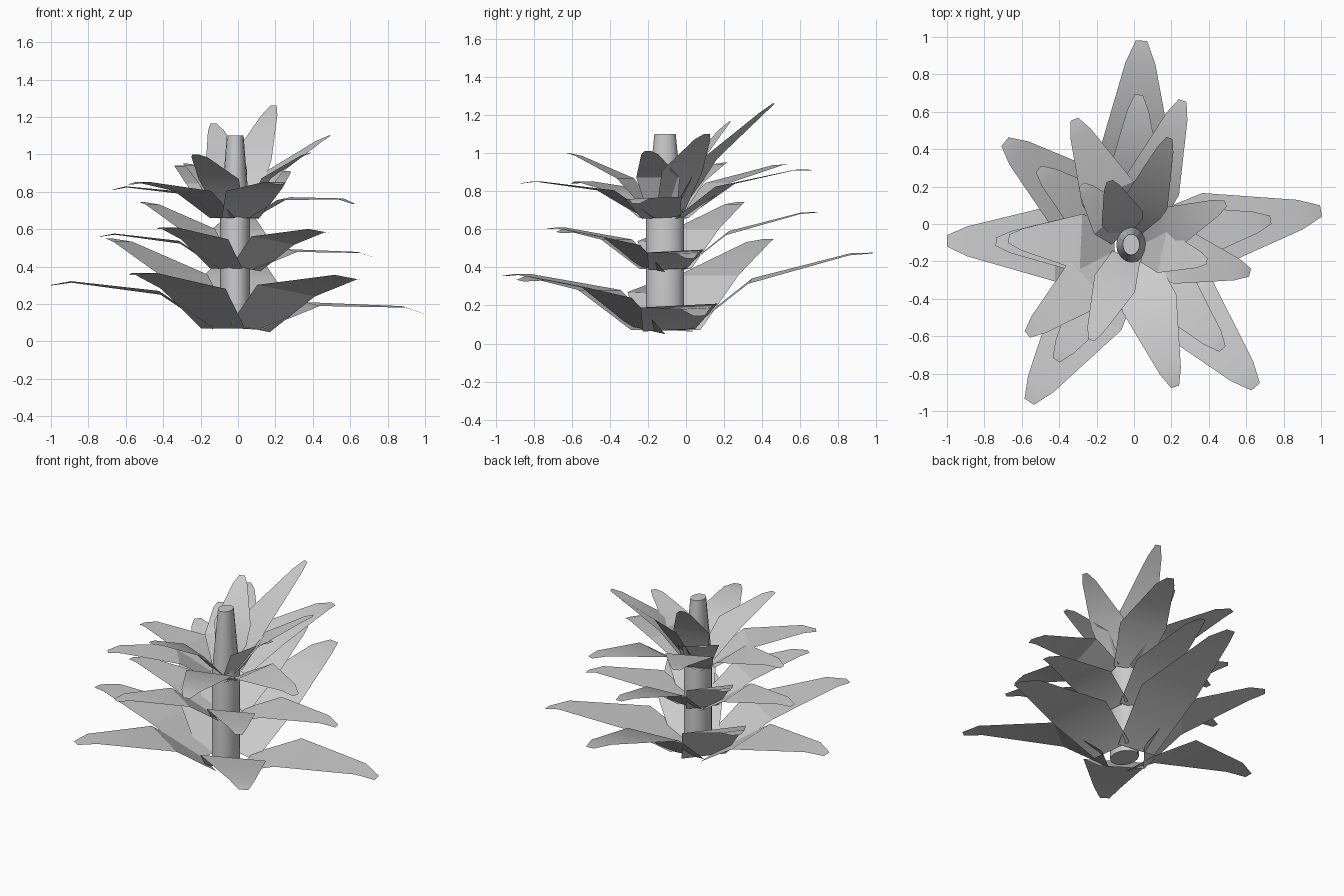
import bpy
import bmesh
from math import atan2, hypot, cos, sin, pi, radians
from mathutils import Vector

cube = bpy.data.objects.get("Cube")
if cube:
    bpy.data.objects.remove(cube, do_unlink=True)

grey = bpy.data.materials.new("plain_grey")
grey.use_nodes = True
grey.diffuse_color = (0.6, 0.6, 0.6, 1)
grey.node_tree.nodes["Principled BSDF"].inputs["Base Color"].default_value = (0.6, 0.6, 0.6, 1)

AXIS = Vector((-0.015, -0.11, 0))


def finish(name, bm, smooth_angle):
    mesh = bpy.data.meshes.new(name)
    bm.to_mesh(mesh)
    bm.free()
    mesh.materials.append(grey)
    obj = bpy.data.objects.new(name, mesh)
    bpy.context.collection.objects.link(obj)
    bpy.ops.object.select_all(action='DESELECT')
    obj.select_set(True)
    bpy.context.view_layer.objects.active = obj
    bpy.ops.object.shade_smooth_by_angle(angle=radians(smooth_angle))
    return obj


def add_leaf(bm, tip, base_z, size, roll=0.0):
    """Bent blade: wide base, widest middle, knee and narrow drooping tip."""
    reach = Vector((tip[0], tip[1], 0)) - AXIS
    length = hypot(reach.x, reach.y)
    angle = atan2(reach.y, reach.x)
    out = Vector((cos(angle), sin(angle), 0))
    side = Vector((-sin(angle), cos(angle), 0))
    rise = tip[2] - base_z
    sections = [
        (0.12 * size, 0.0, 0.14),
        (0.41 * length, 0.10 * size + 0.39 * rise, 0.205),
        (0.89 * length, 0.05 * size + 0.86 * rise, 0.08),
        (length, rise, 0.03),
    ]
    rows = []
    for dist, height, half in sections:
        half *= size
        centre = AXIS + out * dist + Vector((0, 0, base_z + height))
        edge = side * half + Vector((0, 0, roll * half))
        rows.append((bm.verts.new(centre - edge), bm.verts.new(centre + edge)))
    for (a, b), (c, d) in zip(rows, rows[1:]):
        bm.faces.new((a, c, d, b))


def add_tier(name, tips, base_z, size):
    bm = bmesh.new()
    for x, y, z, roll in tips:
        add_leaf(bm, (x, y, z), base_z, size, roll)
    finish(name, bm, 25)


# Stem: straight oval column with a tapered top
bm = bmesh.new()
SIDES = 16
rings = []
for z, scale in ((0.07, 1.0), (0.66, 1.0), (1.1, 0.56)):
    rings.append([bm.verts.new(AXIS + Vector((0.08 * scale * cos(2 * pi * i / SIDES),
                                              0.1 * scale * sin(2 * pi * i / SIDES), z)))
                  for i in range(SIDES)])
for low, high in zip(rings, rings[1:]):
    for i in range(SIDES):
        j = (i + 1) % SIDES
        bm.faces.new((low[i], low[j], high[j], high[i]))
bm.faces.new(rings[-1])
bm.faces.new(rings[0][::-1])
finish("stem", bm, 30)

# Lowest leaves: x, y, z of the tip and sideways roll
low_tips = [
    (-1.0, -0.09, 0.30, 0.05),
    (0.04, 0.98, 0.475, 0.07),
    (1.0, 0.07, 0.145, 0.05),
    (0.65, -0.87, 0.33, -0.15),
    (-0.56, -0.95, 0.355, 0.0),
    (-0.69, 0.44, 0.55, 0.0),
]
add_tier("lowest_leaves", low_tips, 0.07, 1.0)

# Second tier repeats the lowest one, smaller and higher
SHRINK = 0.735
second_tips = [(AXIS.x + (x - AXIS.x) * SHRINK, AXIS.y + (y - AXIS.y) * SHRINK,
                0.34 + z * SHRINK, roll) for x, y, z, roll in low_tips]
add_tier("second_leaves", second_tips, 0.39, SHRINK)

# Third tier, turned between the others
add_tier("third_leaves", [
    (-0.32, 0.56, 0.94, 0.0),
    (0.26, 0.66, 0.91, 0.05),
    (0.62, -0.26, 0.735, 0.05),
    (0.22, -0.87, 0.84, 0.0),
    (-0.57, -0.59, 0.84, 0.0),
    (-0.67, -0.08, 0.81, 0.05),
], 0.66, 0.74)

# Steep crown leaves
add_tier("crown_leaves", [
    (0.49, 0.11, 1.1, 0.0),
    (0.39, -0.2, 1.01, 0.0),
    (0.19, 0.46, 1.26, 0.0),
    (-0.13, 0.23, 1.165, 0.0),
    (-0.28, 0.21, 0.95, 0.0),
    (-0.23, -0.62, 1.0, 0.0),
], 0.69, 0.57)
